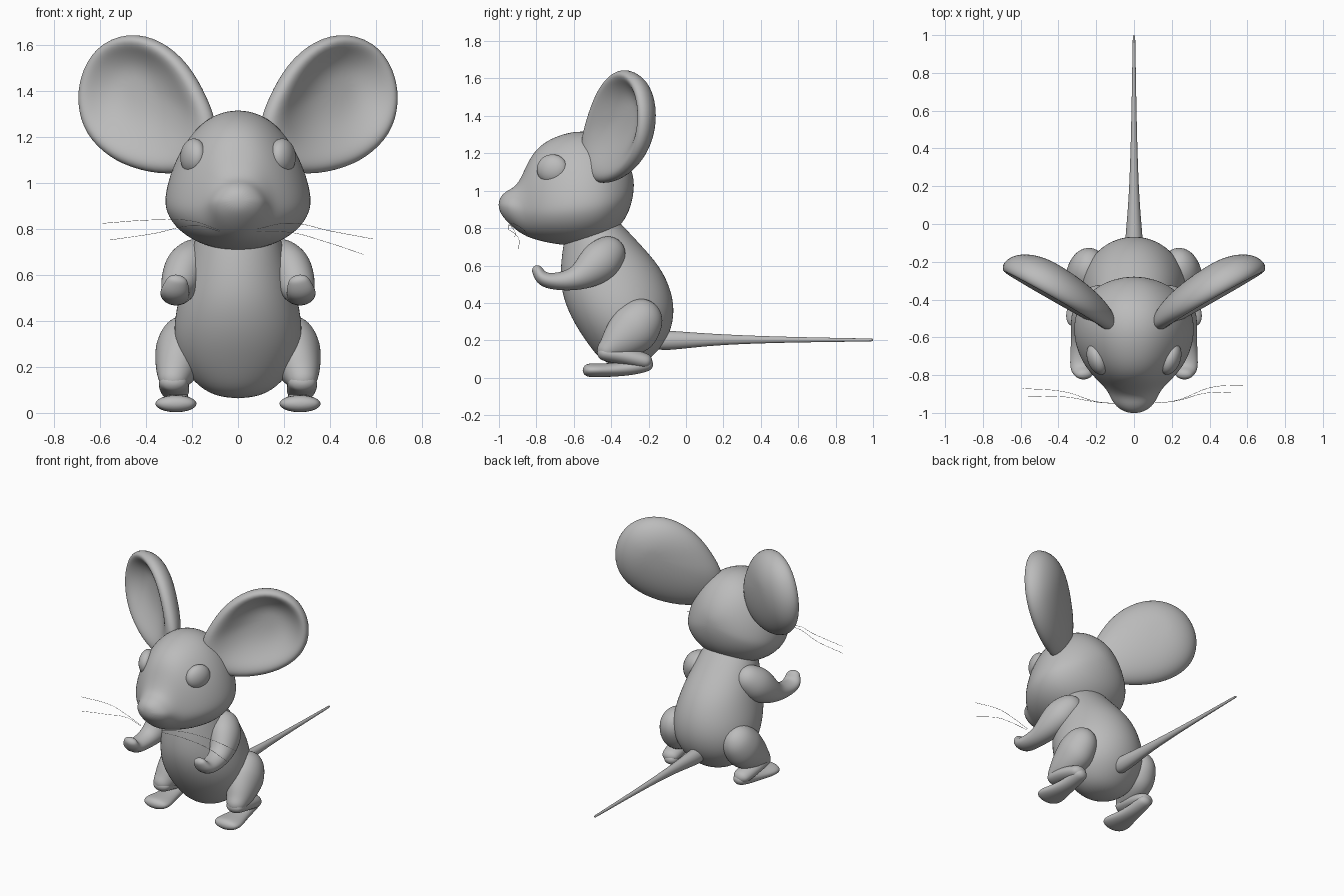
import bpy, bmesh, math
from math import cos, sin, pi
from mathutils import Vector, Matrix

cube = bpy.data.objects.get("Cube")
if cube:
    bpy.data.objects.remove(cube)

grey = bpy.data.materials.new("matte_grey")
grey.use_nodes = True
grey.diffuse_color = (0.5, 0.5, 0.5, 1)
grey.node_tree.nodes["Principled BSDF"].inputs["Base Color"].default_value = (0.5, 0.5, 0.5, 1)


def finish(name, bm, mirror, levels):
    bmesh.ops.recalc_face_normals(bm, faces=bm.faces)
    mesh = bpy.data.meshes.new(name)
    bm.to_mesh(mesh)
    bm.free()
    mesh.shade_smooth()
    mesh.materials.append(grey)
    ob = bpy.data.objects.new(name, mesh)
    bpy.context.collection.objects.link(ob)
    if mirror:
        ob.modifiers.new("mirror", "MIRROR").use_mirror_merge = False
    if levels:
        sub = ob.modifiers.new("smooth", "SUBSURF")
        sub.levels = sub.render_levels = levels


def loft(name, start, rings, end, mirror=False):
    """Skin closed rings and close both ends with a fan to a pole."""
    bm = bmesh.new()
    first, last = bm.verts.new(start), bm.verts.new(end)
    loops = [[bm.verts.new(p) for p in r] for r in rings]
    n = len(loops[0])
    for j in range(n):
        k = (j + 1) % n
        bm.faces.new((first, loops[0][k], loops[0][j]))
        bm.faces.new((last, loops[-1][j], loops[-1][k]))
        for a, b in zip(loops, loops[1:]):
            bm.faces.new((a[j], a[k], b[k], b[j]))
    finish(name, bm, mirror, 2)


def tube(name, path, mirror=False, n=16):
    """Round-capped limb; path items are x, y, z, half width, half height."""
    pts = [Vector(p[:3]) for p in path]
    rings = []

    def ring(c, t, w, h):
        side = Vector((1, 0, 0))
        side = (side - t * side.dot(t)).normalized()
        up = t.cross(side)
        rings.append([c + side * w * cos(2 * pi * j / n) + up * h * sin(2 * pi * j / n)
                      for j in range(n)])

    tang = [(pts[min(i + 1, len(pts) - 1)] - pts[max(i - 1, 0)]).normalized()
            for i in range(len(pts))]
    caps = [math.radians(a) for a in (65, 35)]
    for a in caps:
        w, h = path[0][3:]
        ring(pts[0] - tang[0] * h * sin(a), tang[0], w * cos(a), h * cos(a))
    for c, t, p in zip(pts, tang, path):
        ring(c, t, p[3], p[4])
    for a in reversed(caps):
        w, h = path[-1][3:]
        ring(pts[-1] + tang[-1] * h * sin(a), tang[-1], w * cos(a), h * cos(a))
    loft(name, pts[0] - tang[0] * path[0][4], rings,
         pts[-1] + tang[-1] * path[-1][4], mirror)


ANGLES = [2 * pi * j / 24 for j in range(24)]

# Body: height, front, back, half width
body = [(.072, -.41, -.25, .09), (.107, -.47, -.18, .167), (.2, -.54, -.10, .248),
        (.3, -.605, -.065, .28), (.4, -.65, -.062, .28), (.5, -.674, -.089, .26),
        (.6, -.672, -.142, .234), (.7, -.66, -.23, .205), (.8, -.64, -.325, .175),
        (.88, -.6, -.4, .12)]
loft("body", (0, -.33, .062),
     [[(w * cos(a), (f + b) / 2 + (b - f) / 2 * sin(a), z) for a in ANGLES]
      for z, f, b, w in body], (0, -.5, .92))

# Head: depth, chin, widest height, crown, half width; cheeks fuller than the brow
head = [(-.994, .88, .925, .967, .055), (-.957, .833, .92, 1.003, .108),
        (-.905, .785, .91, 1.022, .13), (-.86, .758, .905, 1.12, .16),
        (-.82, .742, .905, 1.205, .205), (-.75, .722, .91, 1.27, .267),
        (-.65, .706, .92, 1.311, .313), (-.55, .704, .93, 1.326, .326),
        (-.45, .73, .94, 1.304, .308), (-.37, .787, .96, 1.243, .249),
        (-.31, .868, .99, 1.16, .162), (-.284, .96, 1.02, 1.09, .07)]


def head_point(a, y, chin, mid, crown, w):
    upper = sin(a) > 0
    pinch = 1 - .08 * abs(sin(2 * a)) if upper else 1
    return (w * cos(a) * pinch, y, mid + (crown - mid if upper else mid - chin) * sin(a))


loft("head", (0, -1.003, .925), [[head_point(a, *r) for a in ANGLES] for r in head],
     (0, -.278, 1.03))

# Eyes
eye = bmesh.new()
bmesh.ops.create_uvsphere(eye, u_segments=40, v_segments=24, radius=1)
eye.transform(Matrix.Translation((.194, -.715, 1.115)) @ Matrix.Rotation(-.06, 4, "Y")
              @ Matrix.Rotation(-.36, 4, "Z") @ Matrix.Diagonal((.052, .086, .079, 1)))
finish("eyes", eye, True, 0)

# Ears: egg outline swept through a cupped section of scale and depth
outline = [(.1, 1.24), (.15, 1.37), (.23, 1.52), (.35, 1.625), (.49, 1.66), (.63, 1.598),
           (.7, 1.46), (.708, 1.33), (.672, 1.21), (.575, 1.11), (.44, 1.05), (.27, 1.03),
           (.14, 1.09)]
section = [(.25, .068), (.45, .053), (.65, .022), (.8, -.008), (.93, -.014), (1.01, .016),
           (.985, .055), (.86, .1), (.6, .138), (.3, .157)]


def ear_point(scale, depth, x, z):
    drift = .06 * (1 - scale)
    x, z = .43 + drift + scale * (x - .43), 1.365 + drift + scale * (z - 1.365)
    y = -.627 + .56 * x + .04 * (z - 1.36)
    return (x - .49 * depth, y + .87 * depth, z)


loft("ears", ear_point(0, .072, .43, 1.365),
     [[ear_point(s, d, x, z) for x, z in outline] for s, d in section],
     ear_point(0, .162, .43, 1.365), mirror=True)

# Arms with raised paws
tube("arms", [(.195, -.42, .66, .097, .103), (.23, -.46, .62, .1, .116),
              (.255, -.53, .562, .085, .092), (.268, -.6, .522, .066, .06),
              (.275, -.70, .513, .064, .047), (.275, -.77, .525, .066, .042),
              (.265, -.793, .57, .05, .032)], mirror=True)

# Hind legs
tube("thighs", [(.242, -.25, .296, .114, .132), (.248, -.285, .25, .118, .142),
                (.272, -.37, .185, .09, .104), (.28, -.412, .152, .07, .066)], mirror=True)
tube("shanks", [(.28, -.43, .132, .065, .046), (.28, -.34, .12, .068, .048),
                (.272, -.225, .09, .062, .046)], mirror=True)
tube("feet", [(.265, -.215, .07, .05, .04), (.265, -.3, .05, .054, .039),
              (.268, -.4, .041, .072, .037), (.27, -.47, .04, .094, .038),
              (.27, -.515, .04, .09, .038)], mirror=True)

# Tail
tube("tail", [(0, -.13, .2, .05, .055), (0, -.05, .2, .045, .05), (0, .1, .203, .031, .035),
              (0, .3, .204, .021, .023), (0, .6, .203, .013, .014), (0, .993, .202, .007, .008)])

# Whiskers
whiskers = {
    "right_upper_whisker": [(-.08, -.95, .795), (-.2, -.94, .835), (-.36, -.89, .84), (-.59, -.87, .825)],
    "right_lower_whisker": [(-.08, -.95, .79), (-.18, -.945, .815), (-.37, -.915, .78), (-.56, -.915, .752)],
    "left_upper_whisker": [(.08, -.95, .80), (.22, -.935, .826), (.41, -.865, .79), (.587, -.852, .757)],
    "left_lower_whisker": [(.08, -.95, .79), (.23, -.935, .785), (.38, -.895, .745), (.545, -.895, .69)]}
for name, pts in whiskers.items():
    curve = bpy.data.curves.new(name, "CURVE")
    curve.dimensions = "3D"
    curve.bevel_depth = .001
    curve.bevel_resolution = 1
    spline = curve.splines.new("BEZIER")
    spline.bezier_points.add(len(pts) - 1)
    for bp, p in zip(spline.bezier_points, pts):
        bp.co = p
        bp.handle_left_type = bp.handle_right_type = "AUTO"
    curve.materials.append(grey)
    bpy.context.collection.objects.link(bpy.data.objects.new(name, curve))
